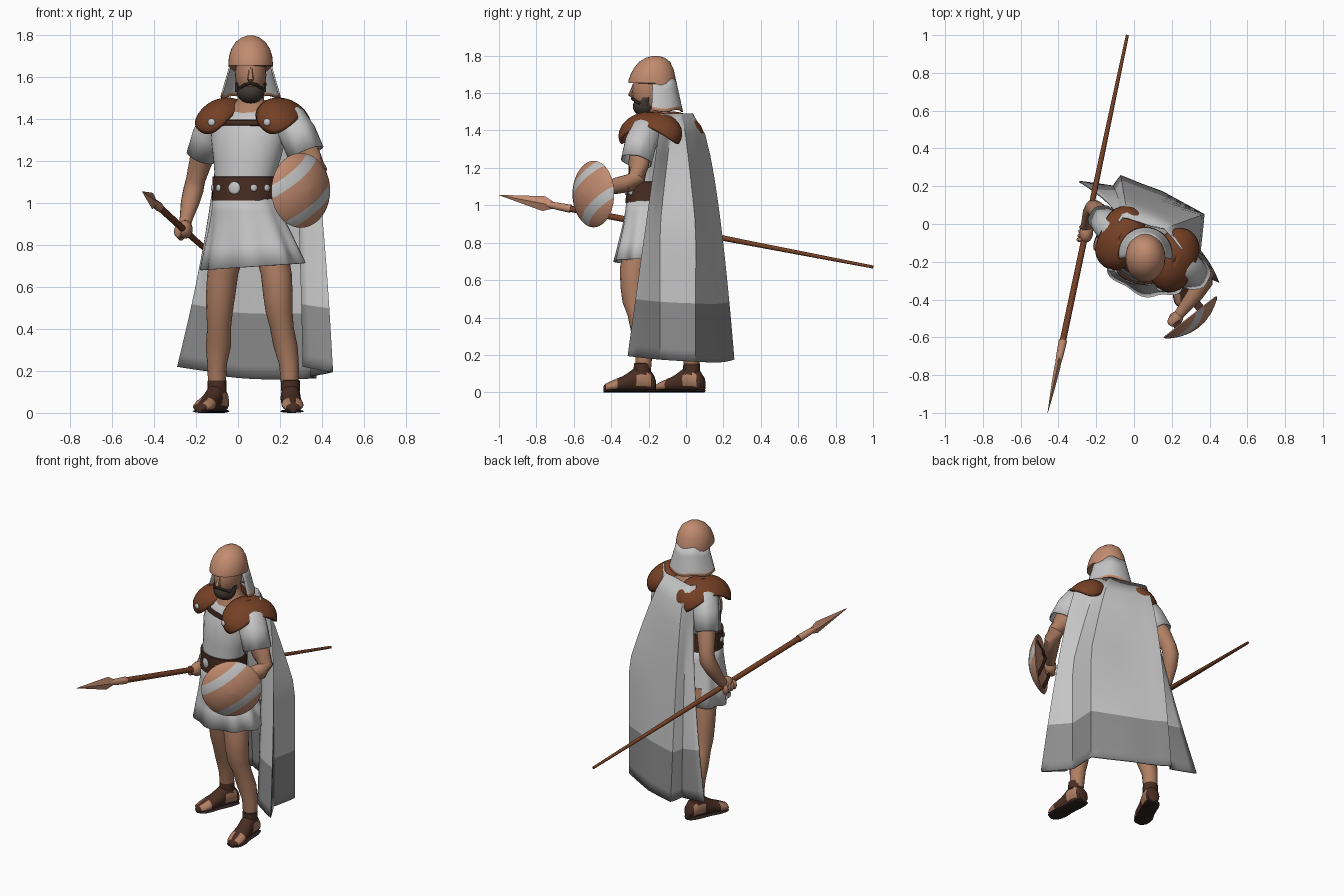
import bpy, bmesh, math
from math import sin, cos, pi, radians
from mathutils import Vector, Matrix

if "Cube" in bpy.data.objects:
    bpy.data.objects.remove(bpy.data.objects["Cube"])

COLORS = {"skin": (.43, .21, .125), "copper": (.54, .26, .16), "cloth_grey": (.56, .56, .56),
          "hem_grey": (.27, .265, .265), "leather_brown": (.18, .052, .019), "dark_leather": (.065, .026, .016),
          "beard_brown": (.05, .038, .032), "sole_black": (.025, .016, .014)}
MATS = {}
for key, c in COLORS.items():
    MATS[key] = bpy.data.materials.new(key)
    MATS[key].diffuse_color = (*c, 1)


def make(name, bm, mats, rule=None, solid=0, angle=40):
    """Finish a bmesh as an object; rule(face centre, normal) gives the material index."""
    bmesh.ops.recalc_face_normals(bm, faces=bm.faces)
    for f in bm.faces:
        f.smooth = True
        if rule:
            f.material_index = rule(f.calc_center_median(), f.normal)
    me = bpy.data.meshes.new(name)
    bm.to_mesh(me)
    bm.free()
    for m in mats.split():
        me.materials.append(MATS[m])
    me.set_sharp_from_angle(angle=radians(angle))
    ob = bpy.data.objects.new(name, me)
    bpy.context.collection.objects.link(ob)
    if solid:
        md = ob.modifiers.new("thickness", 'SOLIDIFY')
        md.thickness, md.offset = solid, 0
    return ob


def skin_rows(rows, closed=True, caps=False):
    """Bridge rows of points into a surface."""
    bm = bmesh.new()
    vr = [[bm.verts.new(p) for p in r] for r in rows]
    n = len(vr[0])
    for a, b in zip(vr, vr[1:]):
        for i in range(n if closed else n - 1):
            j = (i + 1) % n
            bm.faces.new((a[i], a[j], b[j], b[i]))
    if caps:
        bm.faces.new(vr[0])
        bm.faces.new(vr[-1])
    return bm


def loft(name, st, mats, n=16, side=(1, 0, 0), axis=None, caps=True, ripple=None, tilt=None, **kw):
    """Stations (x, y, z, a[, b]) joined by elliptical rings."""
    P = [Vector(s[:3]) for s in st]
    rows = []
    for k, s in enumerate(st):
        t = Vector(axis) if axis else P[min(k + 1, len(P) - 1)] - P[max(k - 1, 0)]
        t.normalize()
        e1 = Vector(side)
        e1 = (e1 - t * e1.dot(t)).normalized()
        e2 = t.cross(e1)
        row = []
        for i in range(n):
            w = 2 * pi * i / n
            m = ripple(k, w) if ripple else 1
            p = P[k] + e1 * s[3] * cos(w) * m + e2 * s[-1] * sin(w) * m
            if tilt:
                p.z += tilt(k, p)
            row.append(p)
        rows.append(row)
    return make(name, skin_rows(rows, True, caps), mats, **kw)


def ball(name, loc, scale, mats, rz=0):
    bm = bmesh.new()
    bmesh.ops.create_uvsphere(bm, u_segments=20, v_segments=12, radius=1)
    bm.transform(Matrix.Translation(loc) @ Matrix.Rotation(rz, 4, 'Z') @ Matrix.Diagonal((*scale, 1)))
    return make(name, bm, mats)


# --- torso, turned to its right
TURN = radians(-22)
U = (cos(TURN), sin(TURN), 0)
FRAME = Matrix.Translation((.07, -.135, 0)) @ Matrix.Rotation(TURN, 4, 'Z')
UP = (0, 0, 1)
loft("tunic_top", [(.03, -.19, 1.0, .148, .118), (.03, -.19, 1.12, .145, .115), (.042, -.172, 1.2, .163, .13),
                   (.05, -.155, 1.31, .185, .142), (.058, -.138, 1.39, .185, .125), (.06, -.135, 1.425, .165, .105),
                   (.06, -.135, 1.445, .13, .085), (.06, -.138, 1.45, .08, .06)],
     "cloth_grey", n=28, side=U, axis=UP)
loft("skirt", [(.03, -.19, 1.04, .148, .118), (.04, -.187, .96, .165, .13), (.052, -.185, .88, .19, .146),
               (.063, -.182, .79, .22, .168), (.075, -.18, .692, .25, .192)],
     "cloth_grey", n=72, side=U, axis=UP, caps=False, solid=.008,
     ripple=lambda k, w: 1 + .012 * k * cos(9 * w + .8 * sin(2 * w)), tilt=lambda k, p: .017 * k * p.x)
loft("belt", [(.03, -.19, 1.01, .14, .11), (.03, -.19, 1.012, .158, .128), (.03, -.19, 1.125, .156, .126),
              (.03, -.19, 1.127, .14, .11)], "dark_leather", n=28, side=U, axis=UP)
for k, (w, r) in enumerate([(0, .03), (.62, .017), (-.62, .017), (1.1, .017), (-1.1, .017)]):
    p = Matrix.Translation((.03, -.19, 1.072)) @ Matrix.Rotation(TURN, 4, 'Z') @ Vector((.157 * sin(w), -.127 * cos(w), 0))
    ball(f"belt_stud_{k}", p, (r, .008, r), "cloth_grey", TURN + w)
loft("chest_strap", [(*(FRAME @ Vector((x, y, 1.383))), .016, .012) for x, y in
                     [(-.11, -.12), (-.06, -.133), (0, -.137), (.06, -.133), (.11, -.12)]],
     "dark_leather", n=8, side=UP)

# --- shoulder pads with front and back lobes, and studs
for sx, nm in ((-1, "right"), (1, "left")):
    rows = []
    for k in range(11):
        row = []
        for i in range(36):
            ph = 2 * pi * i / 36
            th = (.02 + .98 * k / 10) * radians(56 + 58 * sin(ph) ** 2)
            x = .122 * sin(th) * cos(ph)
            y = (.172 if sin(ph) > 0 else .166) * sin(th) * sin(ph)
            row.append(FRAME @ Vector((sx * (.156 + x), y, 1.378 + .115 * cos(th) - .2 * x)))
        rows.append(row)
    make(nm + "_shoulder_pad", skin_rows(rows), "leather_brown", solid=.014, angle=50)
    ball(nm + "_pad_stud", FRAME @ Vector((sx * .142, -.172, 1.385)), (.018, .01, .018), "cloth_grey", TURN)

# --- head, beard, helmet
loft("neck", [(.06, -.14, 1.42, .125, .1), (.06, -.145, 1.455, .098, .082), (.06, -.15, 1.49, .064, .064),
              (.06, -.165, 1.57, .056, .06)], "skin", side=U, axis=UP)
ball("head", (.06, -.188, 1.61), (.075, .1, .115), "skin")
loft("nose", [(.06, -.275, 1.645, .01), (.06, -.286, 1.615, .011), (.06, -.295, 1.592, .015), (.06, -.278, 1.582, .012)],
     "skin", n=8)
ball("beard", (.06, -.224, 1.528), (.066, .06, .053), "beard_brown")
loft("moustache", [(.005, -.245, 1.542, .008), (.03, -.278, 1.563, .008), (.06, -.287, 1.57, .007),
                   (.09, -.278, 1.563, .008), (.115, -.245, 1.542, .008)], "beard_brown", n=8, side=UP)
for sx in (-1, 1):
    loft("sideburn", [(.06 + sx * .062, -.225, 1.53, .012, .022), (.06 + sx * .068, -.215, 1.575, .007, .018)],
         "beard_brown", n=8, axis=UP)
loft("helmet", [(.06, -.178, 1.655, .106, .13), (.06, -.178, 1.667, .106, .13), (.06, -.176, 1.70, .103, .12),
                (.06, -.172, 1.735, .092, .106), (.06, -.168, 1.767, .071, .083), (.06, -.164, 1.789, .042, .05),
                (.06, -.162, 1.799, .012, .014)], "copper", n=32, axis=UP,
     tilt=lambda k, p: -.3 * max(0, p.y + .178) * max(0, 1 - k / 4))
# neck curtain hanging from the helmet, with a trimmed edge
rows = []
for t in (0, .3, .6, .9, 1):
    row = []
    for i in range(25):
        w = radians(80 + 200 * i / 24)
        row.append((.06 - (.092 + .048 * t) * sin(w), -.16 - (.104 + .036 * t) * cos(w),
                    1.67 - .165 * t + .006 * cos(5 * w)))
    rows.append(row)
make("neck_curtain", skin_rows(rows, False), "cloth_grey copper", lambda c, n: int(c.z < 1.519 and c.y > -.2), .008)

# --- cape: gathered at the shoulders, fanning to a folded hem, its left edge turned inward
top = [(-.08, .01), (-.06, .035), (-.03, .03), (.03, .01), (.09, -.01), (.16, -.025), (.2, -.065), (.25, -.13), (.23, -.12)]
bot = [(-.29, .225), (-.11, .2), (-.07, .255), (.04, .21), (.15, .17), (.37, .05), (.35, -.14), (.45, -.31), (.31, -.24)]
ex = [1.5, 1] + [.48] * 3 + [0, 0, .35, .35]     # spread in x; 0 means a straight run to a kink
ey = [.9, .6] + [.48] * 3 + [0, 0, 1, 1]         # spread in y
ease = lambda t, e: t ** e if e else min(1, t / .46) ** .8
rows = []
for k in range(15):
    t = .765 * k / 9 if k <= 9 else .765 + .235 * (k - 9) / 5
    C = [Vector((a[0] + (b[0] - a[0]) * ease(t, u), a[1] + (b[1] - a[1]) * ease(t, v)))
         for a, b, u, v in zip(top, bot, ex, ey)]
    row = []
    for i in range(33):
        j = min(i // 4, 7)
        p = C[j].lerp(C[j + 1], i / 4 - j)
        row.append((p.x, p.y, 1.49 + (.16 + .06 * abs(i / 16 - 1) ** 2 - 1.49) * t))
    rows.append(row)
cape = make("cape", skin_rows(rows, False), "cloth_grey hem_grey", solid=.008, angle=25)
for f in cape.data.polygons:
    f.material_index = int(f.index >= 9 * 32)

# --- arms and sleeves
loft("right_arm", [(-.1, -.05, 1.42, .06), (-.145, .0, 1.3, .058), (-.177, .045, 1.2, .055), (-.202, .078, 1.11, .046),
                   (-.213, .082, 1.06, .048), (-.229, .055, 1.0, .044), (-.246, .015, .93, .032), (-.255, -.015, .89, .028)],
     "skin")
loft("left_arm", [(.25, -.21, 1.42, .06), (.3, -.24, 1.31, .058), (.345, -.255, 1.21, .055), (.38, -.262, 1.15, .047),
                  (.372, -.3, 1.12, .048), (.325, -.37, 1.105, .044), (.265, -.445, 1.09, .032), (.24, -.478, 1.085, .028)],
     "skin", side=UP)
fold = lambda k, w: 1 + .012 * k * cos(6 * w)
loft("right_sleeve", [(-.06, -.08, 1.43, .06), (-.1, -.045, 1.39, .08), (-.138, -.01, 1.32, .075), (-.172, .03, 1.22, .07)],
     "cloth_grey", n=24, caps=False, solid=.008, ripple=fold)
loft("left_sleeve", [(.2, -.19, 1.43, .06), (.245, -.215, 1.39, .083), (.285, -.243, 1.33, .083), (.325, -.265, 1.235, .082)],
     "cloth_grey", n=24, caps=False, solid=.008, ripple=fold)

# --- spear
A, B = Vector((-.457, -1, 1.055)), Vector((-.035, 1, .67))
def along(t, a, b=None):
    return (*A.lerp(B, t), a, b or a)
loft("spear_shaft", [along(.17, .017), along(.5, .016), along(1, .008)], "leather_brown", n=12, side=UP)
loft("spear_socket", [along(.125, .014), along(.15, .019), along(.192, .022)], "copper", n=12, side=UP)
loft("spear_blade", [along(0, .001), along(.07, .024, .011), along(.12, .04, .016), along(.145, .018, .014)],
     "copper", n=4, side=UP, angle=20)

# --- hands
D = (B - A).normalized()
hand = A.lerp(B, .475)
ball("right_fist", hand + Vector((.004, 0, .002)), (.036, .05, .044), "skin", -.2)
grip = Vector((.222, -.5, 1.075))
ball("left_fist", grip, (.04, .036, .046), "skin", .66)
for k in range(4):
    o = (k - 1.5) * .023
    ball(f"right_finger_{k}", hand + D * o + Vector((-.022, 0, -.014)), (.019, .013, .031), "skin")
    ball(f"left_finger_{k}", grip + Vector((-.012, -.012, o)), (.034, .03, .013), "skin", .66)

# --- shield: shallow dome with two diagonal stripes
S = Matrix(((.787, 0, .617, .304), (.617, 0, -.787, -.5), (0, 1, 0, 1.06), (0, 0, 0, 1)))
prof = [(.001, .062), (.05, .057), (.1, .042), (.14, .022), (.168, .004), (.178, -.008), (.17, -.014), (.1, .008), (.001, .015)]
bm = skin_rows([[(r * cos(2 * pi * i / 40), r * sin(2 * pi * i / 40), w) for i in range(40)] for r, w in prof], True, True)
N = Vector((-.58, .815, 0))
for s in (-.118, -.066, .07, .122):
    bmesh.ops.bisect_plane(bm, geom=bm.verts[:] + bm.edges[:] + bm.faces[:], plane_co=N * s, plane_no=N, dist=1e-5)
sh = make("shield", bm, "copper cloth_grey",
          lambda c, n: int(n.z > .1 and (-.118 < c.dot(N) < -.066 or .07 < c.dot(N) < .122)))
sh.matrix_world = S
for x in (-.08, .07):
    loft("shield_strap", [(*(S @ Vector((x, y, w))), .022, .006) for y, w in
                          [(-.12, .0), (-.06, -.03), (0, -.05), (.06, -.03), (.12, .0)]],
         "dark_leather", n=8, side=(.787, .617, 0))

# --- legs
loft("right_leg", [(-.04, -.1, .8, .08), (-.073, -.08, .66, .074), (-.083, -.06, .56, .07), (-.088, -.05, .48, .063),
                   (-.09, -.03, .41, .057), (-.093, .005, .32, .06), (-.1, .025, .23, .047), (-.1, .035, .06, .038)],
     "skin", axis=UP)
loft("left_leg", [(.15, -.25, .8, .08), (.183, -.28, .66, .074), (.19, -.28, .56, .07), (.196, -.275, .48, .064),
                  (.208, -.255, .41, .057), (.226, -.235, .32, .058), (.243, -.225, .23, .047), (.25, -.23, .06, .038)],
     "skin", axis=UP)

# --- sandals: dark leather with openings beside the toes and ankle
FOOT = [(-.074, .015, .05), (-.066, .034, .08), (-.045, .042, .11), (-.02, .046, .13), (.01, .047, .14), (.035, .046, .13),
        (.06, .046, .11), (.085, .047, .092), (.11, .05, .078), (.135, .052, .068), (.16, .05, .057), (.18, .046, .048),
        (.197, .036, .04), (.207, .014, .028)]
for nm, ax, ay, d in (("right", -.1, .03, (-.4, -.917, 0)), ("left", .25, -.234, (.07, -.998, 0))):
    o, dv = Vector((ax, ay, 0)), Vector(d)
    sd = dv.cross(Vector(UP))

    def bare(c, n, o=o, dv=dv, sd=sd):
        s, q = (c - o).dot(dv), abs((c - o).dot(sd))
        toe = .14 < s < .19 and q > .018 and c.z > .018
        gap = -.035 < s < .03 and q > .03 and .03 < c.z < .1
        return int(toe or gap)
    loft(nm + "_sandal", [(*(o + dv * s + Vector((0, 0, h / 2 + .006))), w, h / 2) for s, w, h in FOOT],
         "dark_leather skin", n=20, side=sd, axis=d, rule=bare)
    loft(nm + "_sole", [(*(o + dv * s + Vector((0, 0, .008))), w * 1.05, .008) for s, w, h in FOOT],
         "sole_black", n=12, side=sd, axis=d)
    loft(nm + "_ankle_cuff", [(ax, ay, .105, .046), (ax, ay, .125, .046), (ax, ay, .155, .044), (ax, ay, .157, .036)],
         "dark_leather", axis=UP)

for m in bpy.data.materials:
    if m.users and not m.is_grease_pencil:
        m.use_nodes = True
        m.node_tree.nodes["Principled BSDF"].inputs["Base Color"].default_value = m.diffuse_color
